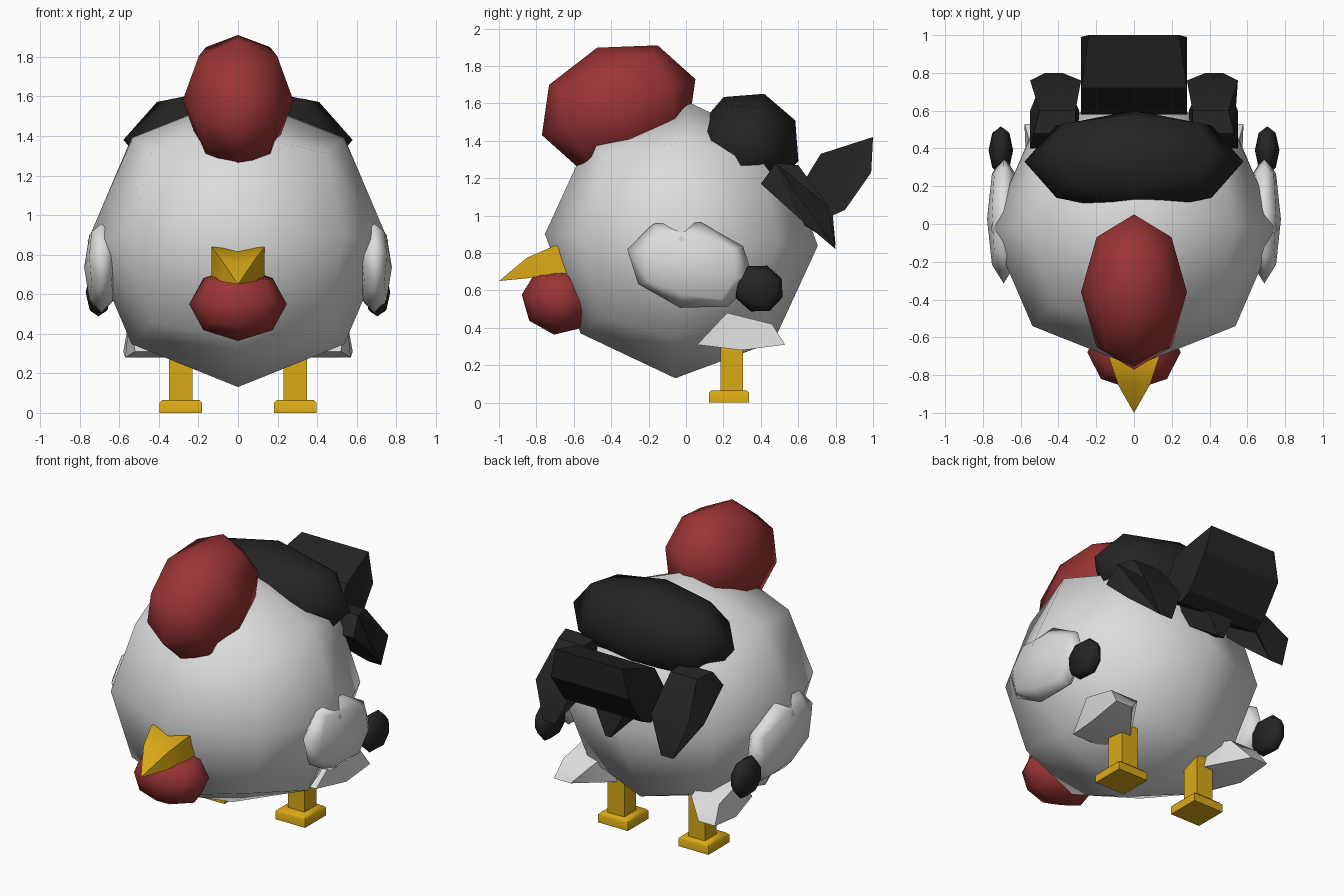
import bpy, bmesh
from math import radians
from mathutils import Matrix, Vector

old = bpy.data.objects.get("Cube")
if old:
    bpy.data.objects.remove(old, do_unlink=True)


def material(name, r, g, b):
    m = bpy.data.materials.new(name)
    m.use_nodes = True
    m.diffuse_color = (r, g, b, 1)
    m.node_tree.nodes["Principled BSDF"].inputs["Base Color"].default_value = (r, g, b, 1)
    return m


WHITE = material("white_feathers", 0.72, 0.72, 0.72)
BLACK = material("black_feathers", 0.018, 0.018, 0.018)
RED = material("red_skin", 0.33, 0.035, 0.035)
YELLOW = material("yellow_horn", 0.70, 0.40, 0.008)


def finish(name, bm, mat, angle=180):
    bmesh.ops.recalc_face_normals(bm, faces=bm.faces)
    mesh = bpy.data.meshes.new(name)
    bm.to_mesh(mesh)
    bm.free()
    mesh.materials.append(mat)
    ob = bpy.data.objects.new(name, mesh)
    bpy.context.collection.objects.link(ob)
    bpy.ops.object.select_all(action='DESELECT')
    ob.select_set(True)
    bpy.context.view_layer.objects.active = ob
    if angle >= 180:
        bpy.ops.object.shade_smooth()
    else:
        bpy.ops.object.shade_smooth_by_angle(angle=radians(angle))
    return ob


def blob(name, centre, radii, mat, tilt=0):
    """Low-poly ellipsoid: a once-divided cube pushed out to a sphere."""
    bm = bmesh.new()
    bmesh.ops.create_cube(bm, size=2)
    bmesh.ops.subdivide_edges(bm, edges=bm.edges[:], cuts=1, use_grid_fill=True)
    for v in bm.verts:
        v.co = v.co.normalized()
    bm.transform(Matrix.Translation(centre) @ Matrix.Rotation(radians(tilt), 4, 'X')
                 @ Matrix.Diagonal((*radii, 1)))
    return finish(name, bm, mat)


def slab(name, profile, mat, side=1, angle=30):
    """Side profile of (y, z, inner x, outer x) points closed across x."""
    bm = bmesh.new()
    a = [bm.verts.new((side * x0, y, z)) for y, z, x0, x1 in profile]
    b = [bm.verts.new((side * x1, y, z)) for y, z, x0, x1 in profile]
    bm.faces.new(a)
    bm.faces.new(b)
    for i in range(len(a)):
        j = (i + 1) % len(a)
        bm.faces.new((a[i], a[j], b[j], b[i]))
    bmesh.ops.triangulate(bm, faces=[f for f in bm.faces if len(f.verts) > 4])
    return finish(name, bm, mat, angle)


def box(name, centre, size, mat, bevel=0):
    bm = bmesh.new()
    bmesh.ops.create_cube(bm, size=1)
    bm.transform(Matrix.Translation(centre) @ Matrix.Diagonal((*size, 1)))
    if bevel:
        top = [e for e in bm.edges if all(v.co.z > centre[2] for v in e.verts)]
        bmesh.ops.bevel(bm, geom=top, offset=bevel, segments=1, affect='EDGES')
    return finish(name, bm, mat, 50)


# Body, comb, wattle and back plumage
blob("body", (0, -0.025, 0.87), (0.76, 0.73, 0.74), WHITE, -2.5)
blob("comb", (0, -0.36, 1.58), (0.28, 0.437, 0.338), RED, 20)
blob("wattle", (0, -0.68, 0.55), (0.247, 0.2, 0.188), RED, -8)
blob("back_plumage", (0, 0.33, 1.38), (0.58, 0.285, 0.285), BLACK, -18)

# Beak: square sections narrowing to a low tip
bm = bmesh.new()
rings = []
for y, w, top, low in ((-0.64, 0.135, 0.83, 0.69), (-0.70, 0.135, 0.84, 0.69),
                       (-0.85, 0.085, 0.775, 0.665)):
    rings.append([bm.verts.new(p) for p in (
        (-w, y, low), (w, y, low), (w, y, top), (0, y, top - 0.015), (-w, y, top))])
for r, s in zip(rings, rings[1:]):
    for i in range(5):
        bm.faces.new((r[i], r[i - 1], s[i - 1], s[i]))
tip = bm.verts.new((0, -1.0, 0.65))
for i in range(5):
    bm.faces.new((rings[-1][i], rings[-1][i - 1], tip))
bm.faces.new(rings[0])
finish("beak", bm, YELLOW, 50)

# Raised tail fan and the short feather under it
slab("tail_fan", [(0.58, 1.10, -0.28, 0.28), (0.72, 1.33, -0.28, 0.28),
                  (1.0, 1.42, -0.24, 0.24), (0.99, 1.23, -0.28, 0.28),
                  (0.85, 1.03, -0.28, 0.28), (0.76, 0.99, -0.28, 0.28)], BLACK)
slab("under_tail_feather", [(0.58, 1.1, -0.13, 0.13), (0.78, 1.05, -0.13, 0.13),
                            (0.8, 0.84, -0.02, 0.02), (0.6, 0.97, -0.12, 0.12)], BLACK)

for side, word in ((1, "left"), (-1, "right")):
    # Drooping side tail feather
    slab(word + "_tail_feather", [
        (0.40, 1.17, 0.30, 0.55), (0.48, 1.28, 0.31, 0.53), (0.60, 1.27, 0.31, 0.50),
        (0.76, 1.05, 0.28, 0.55), (0.80, 0.82, 0.38, 0.47), (0.60, 0.99, 0.29, 0.55)],
        BLACK, side)

    # Wing with dark tip
    blob(word + "_wing", (side * 0.69, 0.025, 0.735), (0.088, 0.35, 0.235), WHITE, -14)
    blob(word + "_wing_tip", (side * 0.705, 0.39, 0.61), (0.065, 0.135, 0.13), BLACK, -20)

    # Thigh, leg and foot
    slab(word + "_thigh", [
        (0.06, 0.31, 0.30, 0.52), (0.22, 0.48, 0.32, 0.55), (0.46, 0.42, 0.36, 0.56),
        (0.53, 0.31, 0.46, 0.58), (0.30, 0.28, 0.28, 0.57)], WHITE, side, 50)
    box(word + "_leg", (side * 0.29, 0.245, 0.2), (0.12, 0.12, 0.3), YELLOW)
    box(word + "_foot", (side * 0.29, 0.23, 0.033), (0.215, 0.215, 0.066), YELLOW, 0.015)
